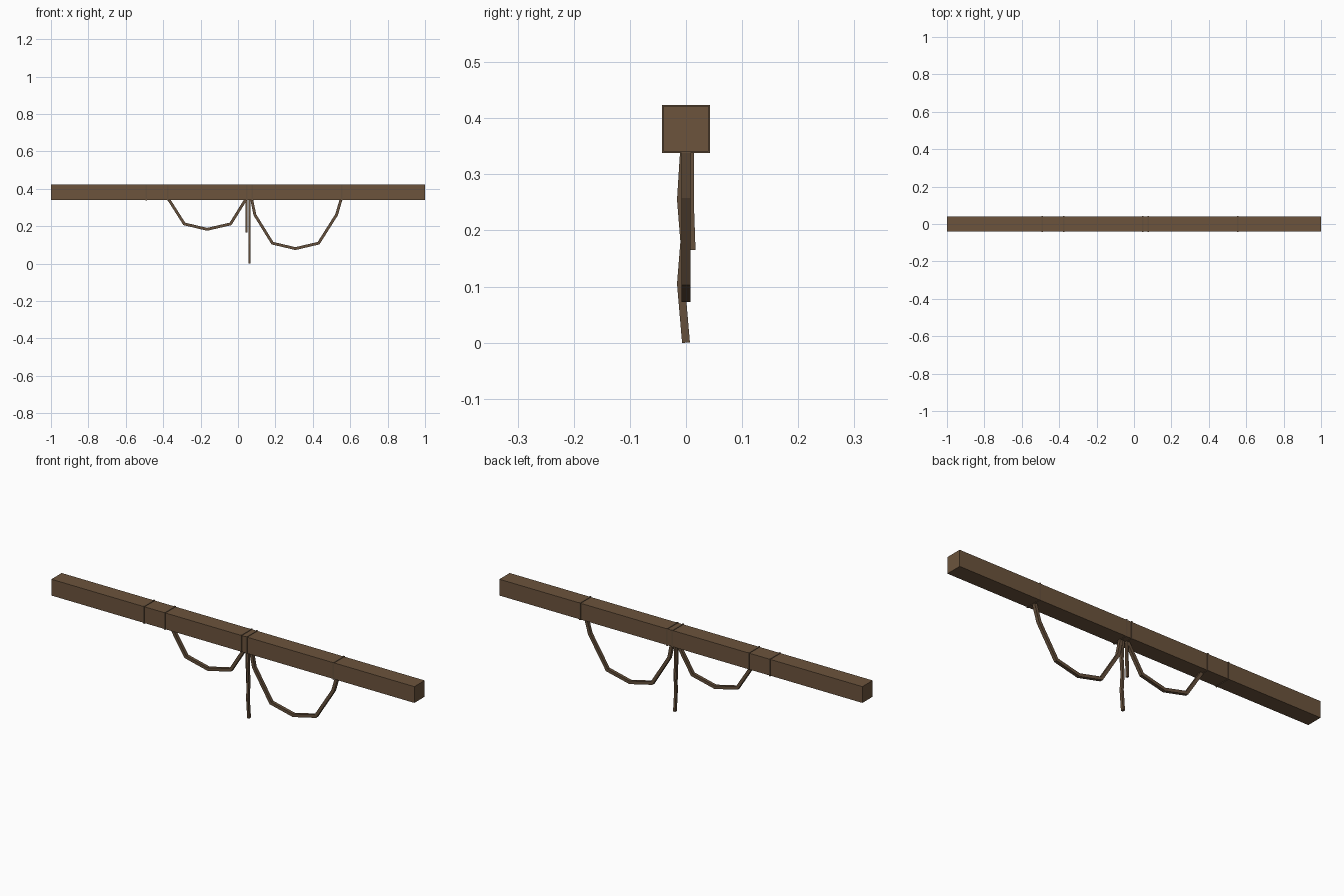
import bpy, bmesh
from mathutils import Vector

if "Cube" in bpy.data.objects:
    bpy.data.objects.remove(bpy.data.objects["Cube"])


def material(name, rgb):
    m = bpy.data.materials.new(name)
    m.diffuse_color = (*rgb, 1)
    m.use_nodes = True
    m.node_tree.nodes["Principled BSDF"].inputs["Base Color"].default_value = m.diffuse_color
    return m


WOOD = material("brown wood", (0.150, 0.088, 0.046))
ROPE = material("brown rope", (0.130, 0.080, 0.045))
BEAM_Z = 0.381


def finish(name, bm, mat):
    bmesh.ops.recalc_face_normals(bm, faces=bm.faces)
    me = bpy.data.meshes.new(name)
    bm.to_mesh(me)
    bm.free()
    me.materials.append(mat)
    bpy.context.collection.objects.link(bpy.data.objects.new(name, me))


def box(name, centre, size, mat):
    bm = bmesh.new()
    bmesh.ops.create_cube(bm, size=1)
    for v in bm.verts:
        v.co = Vector(a * b for a, b in zip(v.co, size)) + Vector(centre)
    finish(name, bm, mat)


def strand(name, points, side, half_side, half_thick):
    """Sweep a rectangle along a planar path; side is the path plane's normal."""
    pts = [Vector(p) for p in points]
    side = Vector(side)
    bm = bmesh.new()
    rings = []
    for i, p in enumerate(pts):
        a = (p - pts[max(i - 1, 0)]).normalized()
        b = (pts[min(i + 1, len(pts) - 1)] - p).normalized()
        t = (a + b).normalized()
        ref = a if a.length > 0 else b
        n = t.cross(side) * (half_thick / max(t.dot(ref), 0.5))
        s = side * half_side
        rings.append([bm.verts.new(p + q) for q in (n + s, n - s, -n - s, -n + s)])
    for r0, r1 in zip(rings, rings[1:]):
        for k in range(4):
            j = (k + 1) % 4
            bm.faces.new((r0[k], r0[j], r1[j], r1[k]))
    bm.faces.new(rings[0])
    bm.faces.new(rings[-1])
    finish(name, bm, ROPE)


# Beam
box("beam", (0, 0, BEAM_Z), (2, 0.081, 0.081), WOOD)

# Thin rope wraps around the beam
for i, x in enumerate((-0.490, -0.375, 0.046, 0.076, 0.555)):
    box(f"rope_wrap_{i + 1}", (x, 0, BEAM_Z), (0.007, 0.086, 0.086), ROPE)

# Hanging swags
small = [(-0.375, 0.350), (-0.287, 0.212), (-0.165, 0.183), (-0.040, 0.212), (0.046, 0.350)]
large = [(0.072, 0.350), (0.090, 0.261), (0.184, 0.109), (0.307, 0.080),
         (0.431, 0.109), (0.527, 0.261), (0.553, 0.350)]
strand("small_swag", [(x, 0.003, z) for x, z in small], (0, 1, 0), 0.008, 0.0075)
strand("large_swag", [(x, 0, z) for x, z in large], (0, 1, 0), 0.008, 0.0075)

# Loose rope ends
long_end = [(-0.003, 0.35), (-0.009, 0.255), (-0.003, 0.18), (-0.009, 0.105), (0, 0)]
short_end = [(0.008, 0.35), (0.008, 0.25), (0.011, 0.165)]
strand("long_rope_end", [(0.061, y, z) for y, z in long_end], (1, 0, 0), 0.0055, 0.007)
strand("short_rope_end", [(0.046, y, z) for y, z in short_end], (1, 0, 0), 0.005, 0.006)
